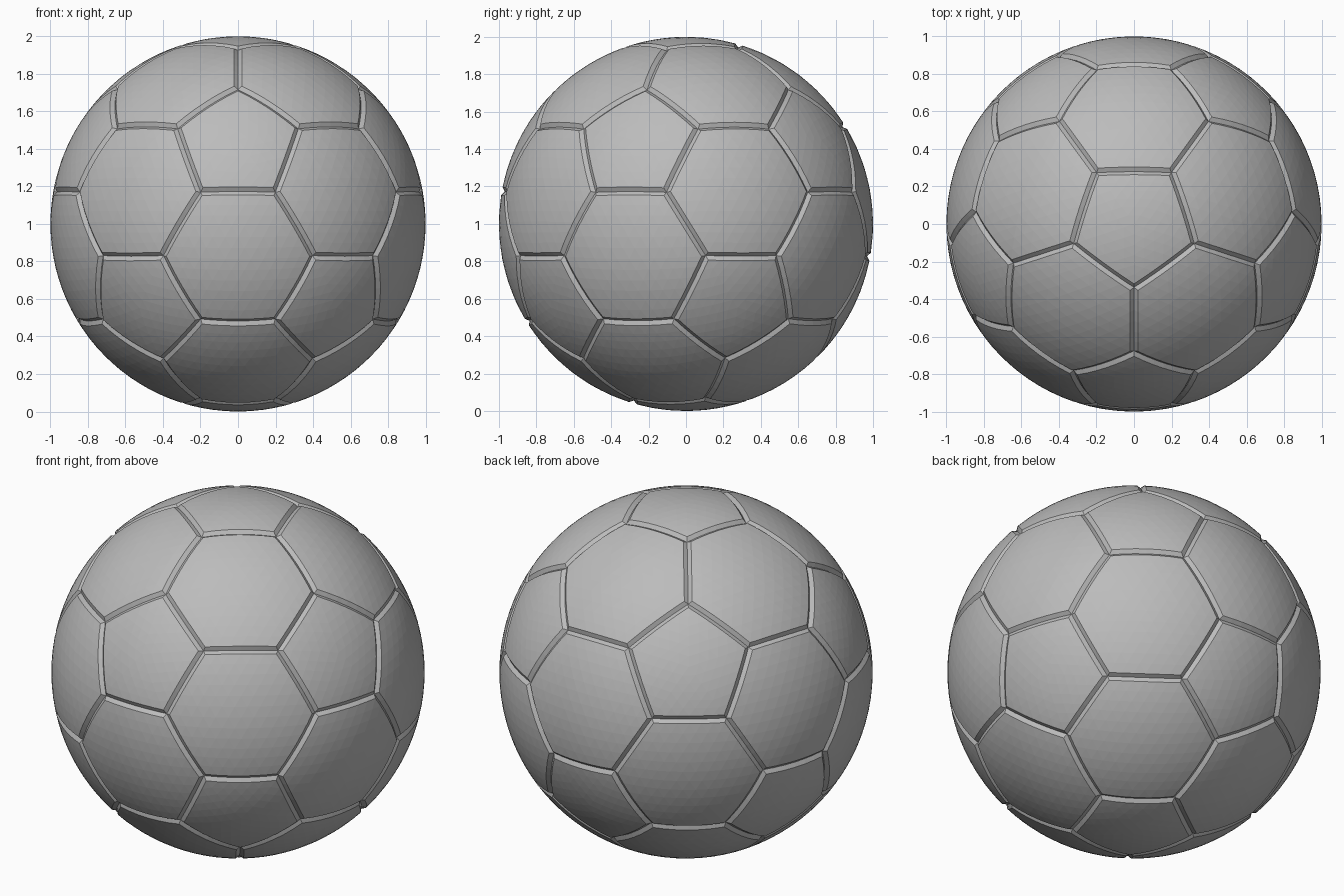
import bpy, bmesh, math
from mathutils import Matrix

RADIUS = 1.0
GROOVE_HALF_WIDTH = 0.022
GROOVE_DEPTH = 0.016
EDGE_CUTS = 5

cube = bpy.data.objects.get("Cube")
if cube:
    bpy.data.objects.remove(cube, do_unlink=True)

grey = bpy.data.materials.new("plain_grey")
grey.use_nodes = True
colour = (0.5, 0.5, 0.5, 1)
grey.diffuse_color = colour
grey.node_tree.nodes["Principled BSDF"].inputs["Base Color"].default_value = colour

# Truncated icosahedron: cut each icosahedron corner a third of the way in
bm = bmesh.new()
bmesh.ops.create_icosphere(bm, subdivisions=1, radius=RADIUS)
bmesh.ops.bevel(bm, geom=bm.verts[:], offset=100 / 3, offset_type='PERCENT',
                affect='VERTICES', segments=1, profile=0.5)
bmesh.ops.remove_doubles(bm, verts=bm.verts, dist=0.001)
for v in bm.verts:
    v.co = v.co.normalized() * RADIUS
bm.normal_update()

# Sloping rims around every panel
rims = bmesh.ops.inset_individual(bm, faces=bm.faces[:], thickness=GROOVE_HALF_WIDTH,
                                  use_even_offset=True)["faces"]
for f in rims:
    f.material_index = 1
panels = [f for f in bm.faces if f.material_index == 0]
bmesh.ops.poke(bm, faces=panels)

# Subdivide everything except the short edges running across the rims
across = {e for e in bm.edges
          if len(e.link_faces) == 2 and all(f.material_index == 1 for f in e.link_faces)
          and e.calc_length() < 0.1}
bmesh.ops.subdivide_edges(bm, edges=[e for e in bm.edges if e not in across],
                          cuts=EDGE_CUTS, use_grid_fill=True)

# Round onto the sphere, sinking the seam lines between panels
for v in bm.verts:
    seam = all(f.material_index == 1 for f in v.link_faces)
    v.co = v.co.normalized() * (RADIUS - GROOVE_DEPTH * seam)
for f in bm.faces:
    f.material_index = 0
    f.smooth = False
bmesh.ops.triangulate(bm, faces=bm.faces[:])
bmesh.ops.recalc_face_normals(bm, faces=bm.faces[:])

# One pentagon faces straight up, and its tip points to the front
bm.transform(Matrix.Translation((0, 0, RADIUS)) @ Matrix.Rotation(-math.pi / 2, 4, 'Z'))

mesh = bpy.data.meshes.new("panelled_ball")
bm.to_mesh(mesh)
bm.free()
mesh.materials.append(grey)
ball = bpy.data.objects.new("panelled_ball", mesh)
bpy.context.collection.objects.link(ball)
